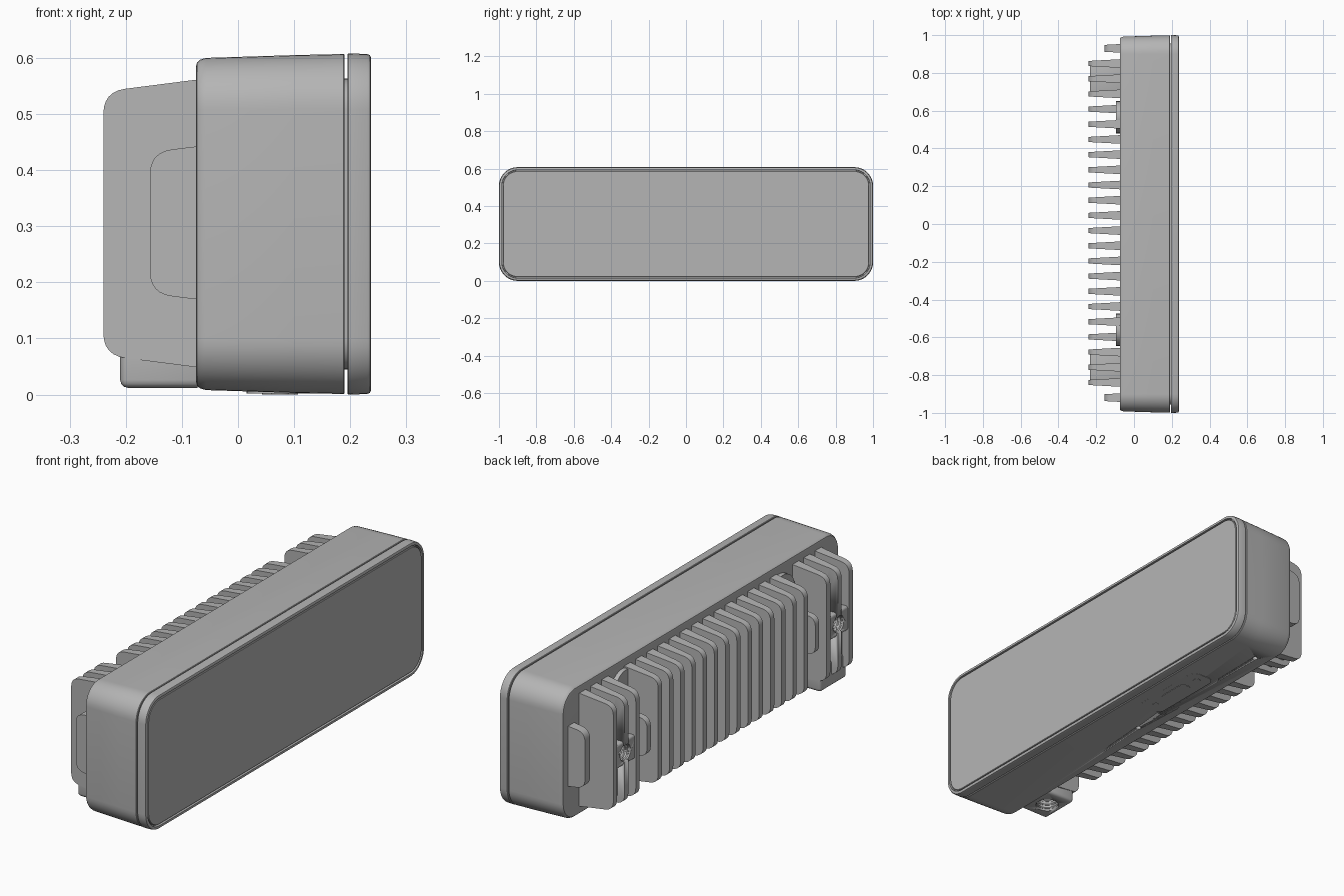
import bpy, bmesh
from math import cos, sin, pi, radians
from mathutils import Vector

cube = bpy.data.objects.get("Cube")
if cube:
    bpy.data.objects.remove(cube, do_unlink=True)

grey = bpy.data.materials.new("grey_metal")
grey.use_nodes = True
GREY = (0.46, 0.46, 0.46, 1)
grey.diffuse_color = GREY
grey.node_tree.nodes["Principled BSDF"].inputs["Base Color"].default_value = GREY

MID_Z = 0.304


def finish(name, bm, angle=35):
    bmesh.ops.recalc_face_normals(bm, faces=bm.faces)
    mesh = bpy.data.meshes.new(name)
    bm.to_mesh(mesh)
    bm.free()
    obj = bpy.data.objects.new(name, mesh)
    bpy.context.collection.objects.link(obj)
    mesh.materials.append(grey)
    bpy.ops.object.select_all(action='DESELECT')
    obj.select_set(True)
    bpy.context.view_layer.objects.active = obj
    bpy.ops.object.shade_smooth_by_angle(angle=radians(angle))
    return obj


def rounded_rect(half_u, half_v, r, seg=10):
    pts = []
    for k, (su, sv) in enumerate([(1, 1), (-1, 1), (-1, -1), (1, -1)]):
        for i in range(seg + 1):
            a = (k + i / seg) * pi / 2
            pts.append((su * (half_u - r) + r * cos(a), sv * (half_v - r) + r * sin(a)))
    return pts


def loft(name, sections, make_ring):
    """Skin closed rings together and cap both ends."""
    bm = bmesh.new()
    rings = [[bm.verts.new(p) for p in make_ring(*s)] for s in sections]
    n = len(rings[0])
    for a, b in zip(rings, rings[1:]):
        for i in range(n):
            j = (i + 1) % n
            bm.faces.new((a[i], a[j], b[j], b[i]))
    bm.faces.new(rings[0])
    bm.faces.new(rings[-1])
    return finish(name, bm)


def shell_ring(x, inset):
    pts = rounded_rect(1 - inset, MID_Z - inset, max(0.1 - inset, 0.05))
    return [(x, u, MID_Z + v) for u, v in pts]


def fillet(points, radii, seg=6):
    """Round the corners of a polygon."""
    out = []
    for i, (p, r) in enumerate(zip(points, radii)):
        p = Vector(p)
        if not r:
            out.append(p)
            continue
        a = p + (Vector(points[i - 1]) - p).normalized() * r
        b = p + (Vector(points[(i + 1) % len(points)]) - p).normalized() * r
        for k in range(seg + 1):
            t = k / seg
            out.append(a * (1 - t) ** 2 + p * 2 * t * (1 - t) + b * t * t)
    return out


def fin(name, y, tip, low, high, slope=0.023, r=0.04):
    """Cooling fin, thinner towards its tip."""
    outline = fillet([(-0.06, low - slope), (tip, low), (tip, high), (-0.06, high + slope)],
                     [0, r, r, 0])

    def ring(side):
        return [(p.x, y + side * (0.023 + (p.x + 0.07) * 0.055), p.y) for p in outline]
    return loft(name, [(-1,), (1,)], ring)


def box(name, x0, x1, y0, y1, z0, z1, bevel=0.01):
    bm = bmesh.new()
    bmesh.ops.create_cube(bm, size=1)
    for v in bm.verts:
        v.co = ((x0 + x1) / 2 + v.co.x * (x1 - x0),
                (y0 + y1) / 2 + v.co.y * (y1 - y0),
                (z0 + z1) / 2 + v.co.z * (z1 - z0))
    bmesh.ops.bevel(bm, geom=bm.edges, offset=bevel, segments=3, profile=0.5, affect='EDGES')
    return finish(name, bm)


def cylinder(name, centre, radius, depth, axis):
    bpy.ops.mesh.primitive_cylinder_add(
        vertices=32, radius=radius, depth=depth, location=centre,
        rotation=(0, pi / 2, 0) if axis == 'X' else (0, 0, 0))
    obj = bpy.context.object
    obj.name = name
    obj.data.materials.append(grey)
    bpy.ops.object.shade_smooth_by_angle(angle=radians(35))
    return obj


def drill(targets, centre, radius, depth, axis):
    cutter = cylinder("cutter", centre, radius, depth, axis)
    cutter.hide_render = True
    for obj in targets:
        mod = obj.modifiers.new("hole", 'BOOLEAN')
        mod.operation = 'DIFFERENCE'
        mod.solver = 'EXACT'
        mod.object = cutter
        bpy.context.view_layer.objects.active = obj
        bpy.ops.object.modifier_apply(modifier=mod.name)
    bpy.data.objects.remove(cutter, do_unlink=True)


def thread(name, centre, step, radius, axis):
    """Rings standing in for the thread of a hole."""
    for k in range(3):
        bpy.ops.mesh.primitive_torus_add(
            major_radius=radius, minor_radius=0.005, major_segments=32, minor_segments=6,
            location=Vector(centre) + Vector(step) * k,
            rotation=(0, pi / 2, 0) if axis == 'X' else (0, 0, 0))
        bpy.context.object.name = f"{name}_{k + 1}"
        bpy.context.object.data.materials.append(grey)


# Main shell, recessed neck, front bezel and screen
shell = loft("rear_shell", [(-0.075, 0.024), (-0.073, 0.016), (-0.067, 0.011), (-0.057, 0.008),
                            (0.1, 0.003), (0.188, 0.001), (0.19, 0.003)], shell_ring)
loft("gasket_neck", [(0.18, 0.045), (0.21, 0.045)], shell_ring)
loft("front_bezel", [(0.195, 0.002), (0.197, 0), (0.23, 0.001), (0.235, 0.003), (0.237, 0.007),
                     (0.237, 0.015), (0.225, 0.016)], shell_ring)
loft("front_screen", [(0.22, 0.021), (0.234, 0.021), (0.236, 0.023)], shell_ring)

# Row of cooling fins
fins = {}
for i in range(24):
    y = 0.93 - 0.0804 * i
    k = min(i, 23 - i)
    if k == 0:
        fins[i] = fin("end_fin", y, -0.157, 0.18, 0.432, 0.012)
    elif k == 4:
        fins[i] = fin("short_fin", y, -0.24, 0.22, 0.39, 0.01)
    else:
        fins[i] = fin("cooling_fin", y, -0.24, 0.07, 0.54)

# Mounting blocks with threaded holes on the back, and screw discs
for side, middle in (("left", 2), ("right", 21)):
    y = 0.93 - 0.0804 * middle
    upper = box(f"{side}_mount_block", -0.234, -0.06, y - 0.085, y + 0.085, 0.24, 0.35)
    box(f"{side}_mount_web", -0.205, -0.06, y - 0.085, y + 0.085, 0.09, 0.25)
    drill([upper, fins[middle]], (-0.22, y, 0.295), 0.038, 0.14, 'X')
    thread(f"{side}_mount_thread", (-0.222, y, 0.295), (0.016, 0, 0), 0.039, 'X')
    disc_y = 0.565 if side == "left" else -0.56
    cylinder(f"{side}_screw_disc", (-0.08, disc_y, 0.47), 0.085, 0.03, 'X')

# Tripod foot under the right mount
foot_y = 0.93 - 0.0804 * 21
foot = box("tripod_foot", -0.21, -0.06, foot_y - 0.095, foot_y + 0.095, 0.012, 0.13, 0.014)
drill([foot], (-0.137, foot_y, 0.02), 0.05, 0.14, 'Z')
thread("tripod_thread", (-0.137, foot_y, 0.026), (0, 0, 0.018), 0.051, 'Z')


# Connector panel on the underside
def pill(name, x, y, half_x, half_y, r, z0, z1):
    pts = rounded_rect(half_x, half_y, r, 6)
    return loft(name, [(z0,), (z1,)], lambda z: [(x + u, y + v, z) for u, v in pts])


PANEL_X, PANEL_Y = 0.075, 0.38
drill([shell], (0.0, 0.03, 0), 0.012, 0.06, 'Z')
drill([shell], (0.0, 0.83, 0), 0.012, 0.06, 'Z')
pill("connector_panel", PANEL_X, PANEL_Y, 0.06, 0.19, 0.035, 0.002, 0.03)
pill("connector_plug", PANEL_X, PANEL_Y, 0.032, 0.08, 0.03, 0.0, 0.03)
for s in (-1, 1):
    cylinder("panel_screw", (PANEL_X, PANEL_Y + s * 0.14, 0.011), 0.016, 0.021, 'Z')
